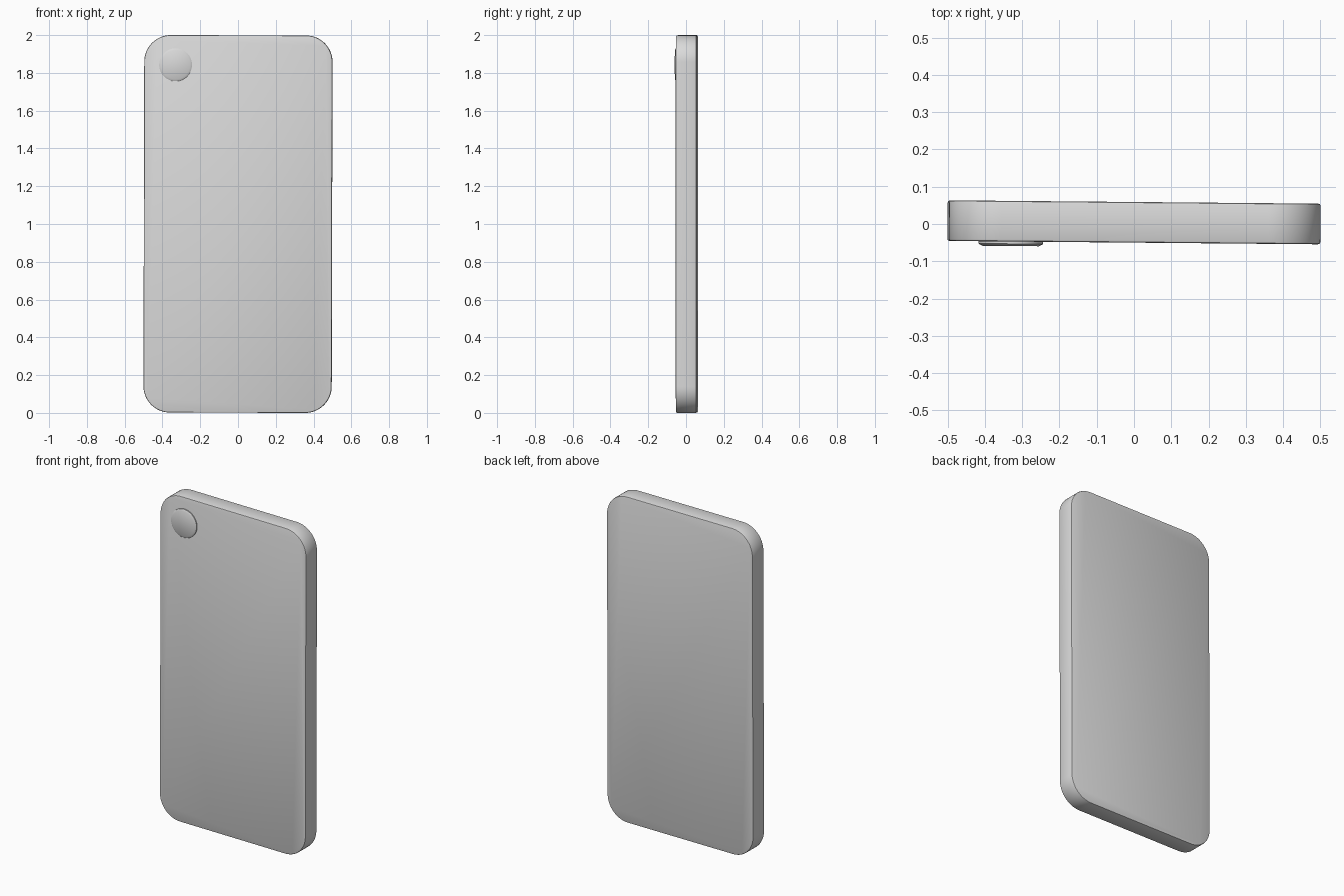
import bpy, bmesh, math
from mathutils import Euler

if "Cube" in bpy.data.objects:
    bpy.data.objects.remove(bpy.data.objects["Cube"])

grey = bpy.data.materials.new("light_grey")
grey.diffuse_color = (0.7, 0.7, 0.7, 1)
grey.use_nodes = True
grey.node_tree.nodes["Principled BSDF"].inputs["Base Color"].default_value = grey.diffuse_color

# the whole phone leans very slightly
TILT = Euler((0, 0.0025, -0.009))
MID_Y = 0.0045


def rounded_loop(w, h, r, n):
    """Rounded rectangle in x/z around the origin, n segments per corner."""
    pts = []
    for k, (sx, sz) in enumerate(((1, 1), (-1, 1), (-1, -1), (1, -1))):
        for i in range(n + 1):
            a = math.pi / 2 * (k + i / n)
            pts.append((sx * (w / 2 - r) + r * math.cos(a),
                        sz * (h / 2 - r) + r * math.sin(a)))
    return pts


def slab(name, w, h, r, rings, centre=(0, 0), n=16):
    """Loft rounded rectangles along y; rings are (y, inset)."""
    bm = bmesh.new()
    loops = []
    for y, inset in rings:
        pts = rounded_loop(w - 2 * inset, h - 2 * inset, r - inset, n)
        loops.append([bm.verts.new((x + centre[0], y, z + centre[1])) for x, z in pts])
    for a, b in zip(loops, loops[1:]):
        for i in range(len(a)):
            j = (i + 1) % len(a)
            bm.faces.new((a[i], a[j], b[j], b[i]))
    bm.faces.new(loops[0])
    bm.faces.new(loops[-1])
    bmesh.ops.remove_doubles(bm, verts=bm.verts, dist=1e-6)
    bmesh.ops.recalc_face_normals(bm, faces=bm.faces)
    mesh = bpy.data.meshes.new(name)
    bm.to_mesh(mesh)
    bm.free()
    mesh.materials.append(grey)
    ob = bpy.data.objects.new(name, mesh)
    bpy.context.collection.objects.link(ob)
    ob.location = (0, MID_Y, 1)
    ob.rotation_euler = TILT
    bpy.ops.object.select_all(action='DESELECT')
    ob.select_set(True)
    bpy.context.view_layer.objects.active = ob
    bpy.ops.object.shade_smooth_by_angle(angle=math.radians(30))
    return ob


# phone body with small chamfers on front and back rims
T, C = 0.0545, 0.006
slab("phone_body", 0.996, 1.998, 0.14,
     [(-T, C), (-T + C * 0.3, C * 0.3), (-T + C, 0),
      (T - C, 0), (T - C * 0.3, C * 0.3), (T, C)])

# round camera bump in the upper left corner of the front
slab("camera_bump", 0.174, 0.174, 0.087,
     [(-T + 0.01, 0), (-T - 0.006, 0), (-T - 0.012, 0.011)],
     centre=(-0.332, 0.842), n=12)
